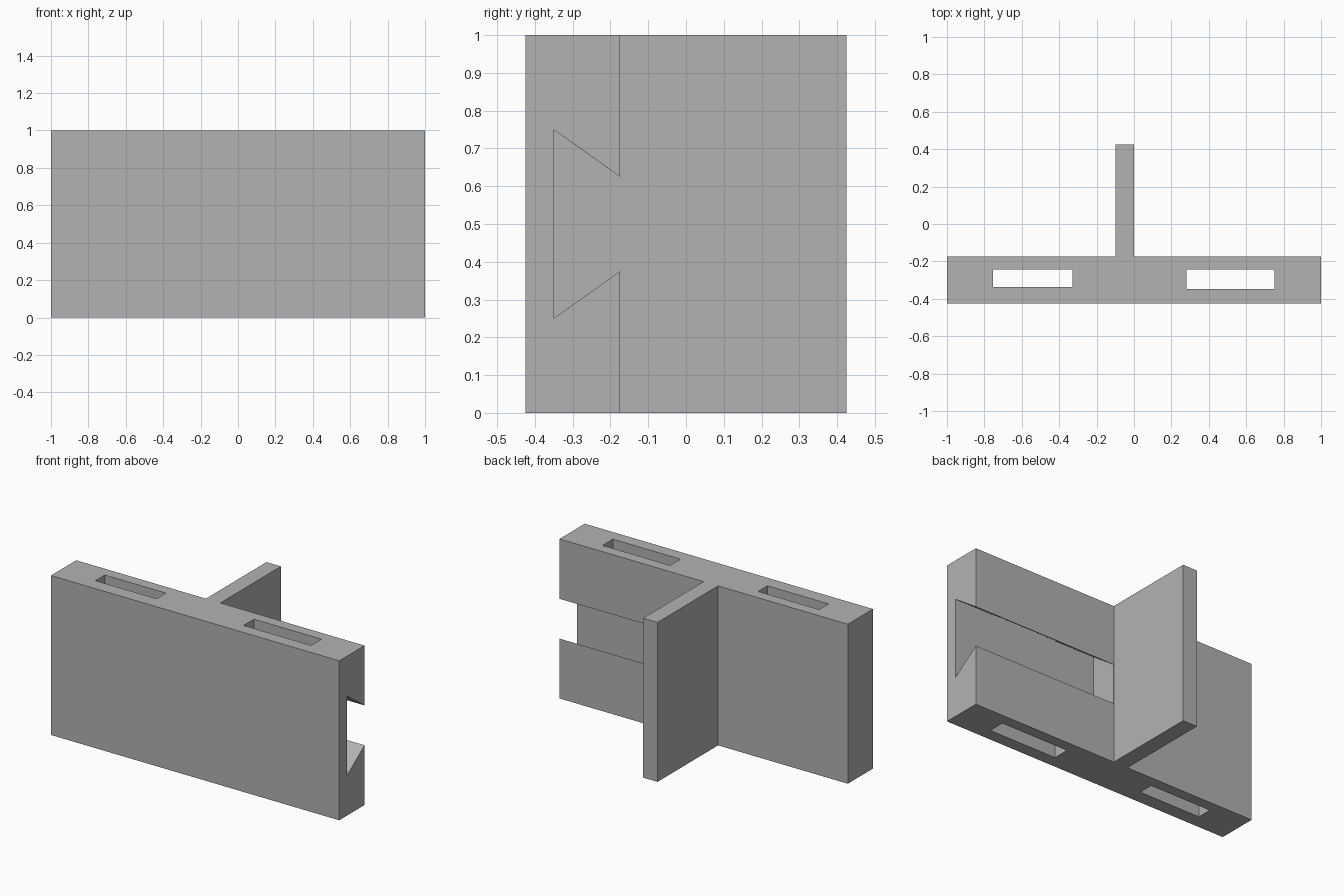
import bpy
import bmesh
from mathutils import Vector

if "Cube" in bpy.data.objects:
    bpy.data.objects.remove(bpy.data.objects["Cube"], do_unlink=True)

grey = bpy.data.materials.new("plain grey")
grey.use_nodes = True
grey.diffuse_color = (0.448, 0.448, 0.448, 1)
grey.node_tree.nodes["Principled BSDF"].inputs["Base Color"].default_value = grey.diffuse_color


def prism(name, points, sweep):
    """Extrude a closed outline along the sweep vector."""
    bm = bmesh.new()
    face = bm.faces.new([bm.verts.new(p) for p in points])
    new = bmesh.ops.extrude_face_region(bm, geom=[face])["geom"]
    verts = [v for v in new if isinstance(v, bmesh.types.BMVert)]
    bmesh.ops.translate(bm, verts=verts, vec=Vector(sweep))
    bmesh.ops.recalc_face_normals(bm, faces=bm.faces)
    mesh = bpy.data.meshes.new(name)
    bm.to_mesh(mesh)
    bm.free()
    mesh.materials.append(grey)
    obj = bpy.data.objects.new(name, mesh)
    bpy.context.collection.objects.link(obj)
    return obj


def cut(target, cutter):
    """Subtract the cutter from the target and discard it."""
    mod = target.modifiers.new("cut", "BOOLEAN")
    mod.operation = "DIFFERENCE"
    mod.solver = "EXACT"
    mod.object = cutter
    bpy.context.view_layer.objects.active = target
    bpy.ops.object.modifier_apply(modifier=mod.name)
    bpy.data.objects.remove(cutter, do_unlink=True)


front, back, fin_end = -0.425, -0.175, 0.425

# Upright plate with a fin on its back, as one T-shaped extrusion
outline = [(-1, front), (1, front), (1, back), (0, back),
           (0, fin_end), (-0.1, fin_end), (-0.1, back), (-1, back)]
body = prism("plate_with_fin", [(x, y, 0) for x, y in outline], (0, 0, 1))

# Dovetail groove across the left half of the back, flaring inwards
floor, mouth = -0.35, back + 0.014
groove = [(floor, 0.25), (mouth, 0.385), (mouth, 0.615), (floor, 0.75)]
cut(body, prism("groove_cutter", [(0.001, y, z) for y, z in groove], (1.1, 0, 0)))

# Two vertical slots through the plate
for x0, x1, y0, y1 in [(-0.753, -0.329, -0.337, -0.244), (0.282, 0.75, -0.347, -0.244)]:
    slot = [(x0, y0, -0.1), (x1, y0, -0.1), (x1, y1, -0.1), (x0, y1, -0.1)]
    cut(body, prism("slot_cutter", slot, (0, 0, 1.2)))
